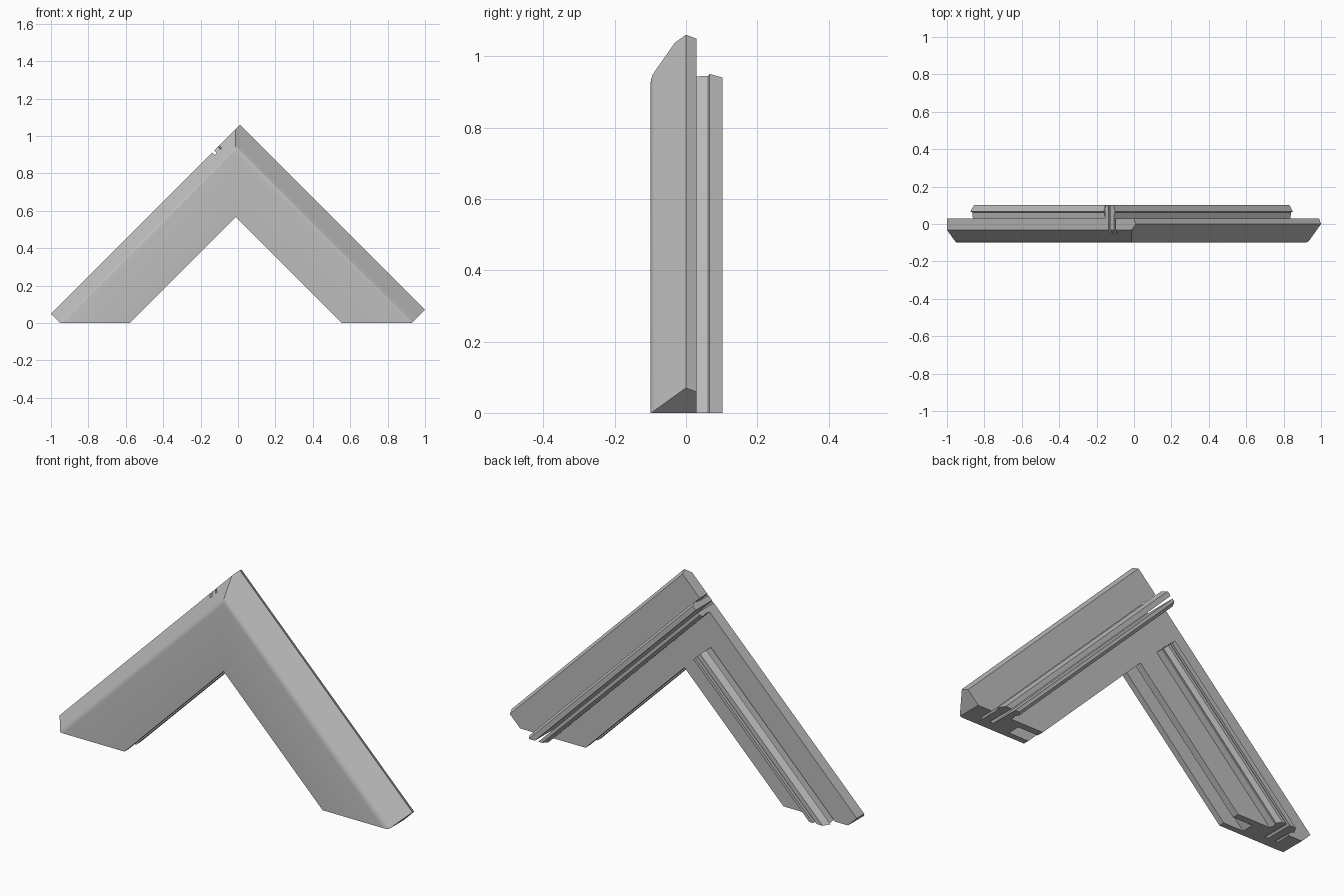
import bpy, bmesh
from mathutils import Vector

if "Cube" in bpy.data.objects:
    bpy.data.objects.remove(bpy.data.objects["Cube"])

MITRE = -0.0125            # x of the mitre plane
END = {1: 0.9425, -1: 0.9375}   # square-cut bar ends, per side
BACK = 0.03                # y of the rear face

grey = bpy.data.materials.new("frame_grey")
grey.use_nodes = True
grey.diffuse_color = (0.5, 0.5, 0.5, 1)
grey.node_tree.nodes["Principled BSDF"].inputs["Base Color"].default_value = (0.5, 0.5, 0.5, 1)


def prism(bm, profile, side, t0, t1):
    """Extrude an (across, depth) profile along one 45 degree bar."""
    rings = [[bm.verts.new((MITRE + side * (s + t) / 2, y, (s - t) / 2))
              for s, y in profile] for t in (t0, t1)]
    n = len(profile)
    faces = [bm.faces.new(r) for r in rings]
    for i in range(n):
        j = (i + 1) % n
        faces.append(bm.faces.new((rings[0][i], rings[0][j], rings[1][j], rings[1][i])))
    bmesh.ops.recalc_face_normals(bm, faces=faces)


def cut(bm, point, normal, fill=True):
    """Remove everything on the normal side of a plane."""
    geom = bm.verts[:] + bm.edges[:] + bm.faces[:]
    res = bmesh.ops.bisect_plane(bm, geom=geom, dist=1e-5, plane_co=point,
                                 plane_no=normal, clear_outer=True)
    if fill:
        edges = [e for e in res["geom_cut"] if isinstance(e, bmesh.types.BMEdge)]
        bmesh.ops.holes_fill(bm, edges=edges, sides=0)


def finish(bm, name):
    bmesh.ops.recalc_face_normals(bm, faces=bm.faces[:])
    mesh = bpy.data.meshes.new(name)
    bm.to_mesh(mesh)
    bm.free()
    mesh.materials.append(grey)
    obj = bpy.data.objects.new(name, mesh)
    bpy.context.collection.objects.link(obj)
    return obj


def activate(obj):
    bpy.ops.object.select_all(action='DESELECT')
    obj.select_set(True)
    bpy.context.view_layer.objects.active = obj


# Frame section: panel groove on the inner edge, rounded front bevel outside
section = [(0.5675, -0.1), (0.915, -0.1), (0.933, -0.0985), (0.947, -0.094),
           (0.958, -0.087), (1.0825, 0), (1.06, BACK), (0.5675, BACK),
           (0.5675, -0.005), (0.68, -0.005), (0.68, -0.07), (0.5675, -0.07)]

body = bmesh.new()
for side in (1, -1):
    half = bmesh.new()
    prism(half, section, side, -1.5, END[side])
    cut(half, Vector((MITRE, 0, 0)), Vector((-side, 0, 0)), fill=False)
    temp = bpy.data.meshes.new("half")
    half.to_mesh(temp)
    half.free()
    body.from_mesh(temp)
    bpy.data.meshes.remove(temp)
bmesh.ops.remove_doubles(body, verts=body.verts[:], dist=1e-4)
cut(body, Vector((0, 0, 0)), Vector((0, 0, -1)))
cut(body, Vector((0, 0, 1.05)), Vector((-1, 0, 1)))   # planed outer edge
frame = finish(body, "corner_frame")

# Seal slots: the left bar's run through the joint, the right bar's stop at it
START = {1: -1.0375, -1: -0.5625}
slots = bmesh.new()
for side in (1, -1):
    for a, b in ((0.7875, 0.8075), (0.8475, 0.8625)):
        box = [(a, -0.05), (b, -0.05), (b, 0.06), (a, 0.06)]
        prism(slots, box, side, START[side] - (0.1 if side > 0 else 0), 1.2)
cutter = finish(slots, "slot_cutter")
cutter.hide_render = True
activate(frame)
mod = frame.modifiers.new("slots", 'BOOLEAN')
mod.operation = 'DIFFERENCE'
mod.solver = 'EXACT'
mod.object = cutter
bpy.ops.object.modifier_apply(modifier=mod.name)
bpy.data.objects.remove(cutter)
bpy.ops.object.shade_smooth_by_angle(angle=0.4)

# Rear seal strips on both bars
outer_strip = [(0.8075, 0.02), (0.8475, 0.02), (0.8525, 0.062),
               (0.8625, 0.066), (0.8425, 0.102), (0.8075, 0.102)]
inner_strip = [(0.75, 0.02), (0.7875, 0.02), (0.7875, 0.102),
               (0.765, 0.102), (0.745, 0.08), (0.755, 0.06)]
for side, label in ((1, "left"), (-1, "right")):
    for strip, part in ((outer_strip, "outer"), (inner_strip, "inner")):
        bm = bmesh.new()
        prism(bm, strip, side, START[side], 1.5)
        cut(bm, Vector((0, 0, 0)), Vector((0, 0, -1)))
        finish(bm, f"{label}_{part}_seal_strip")
